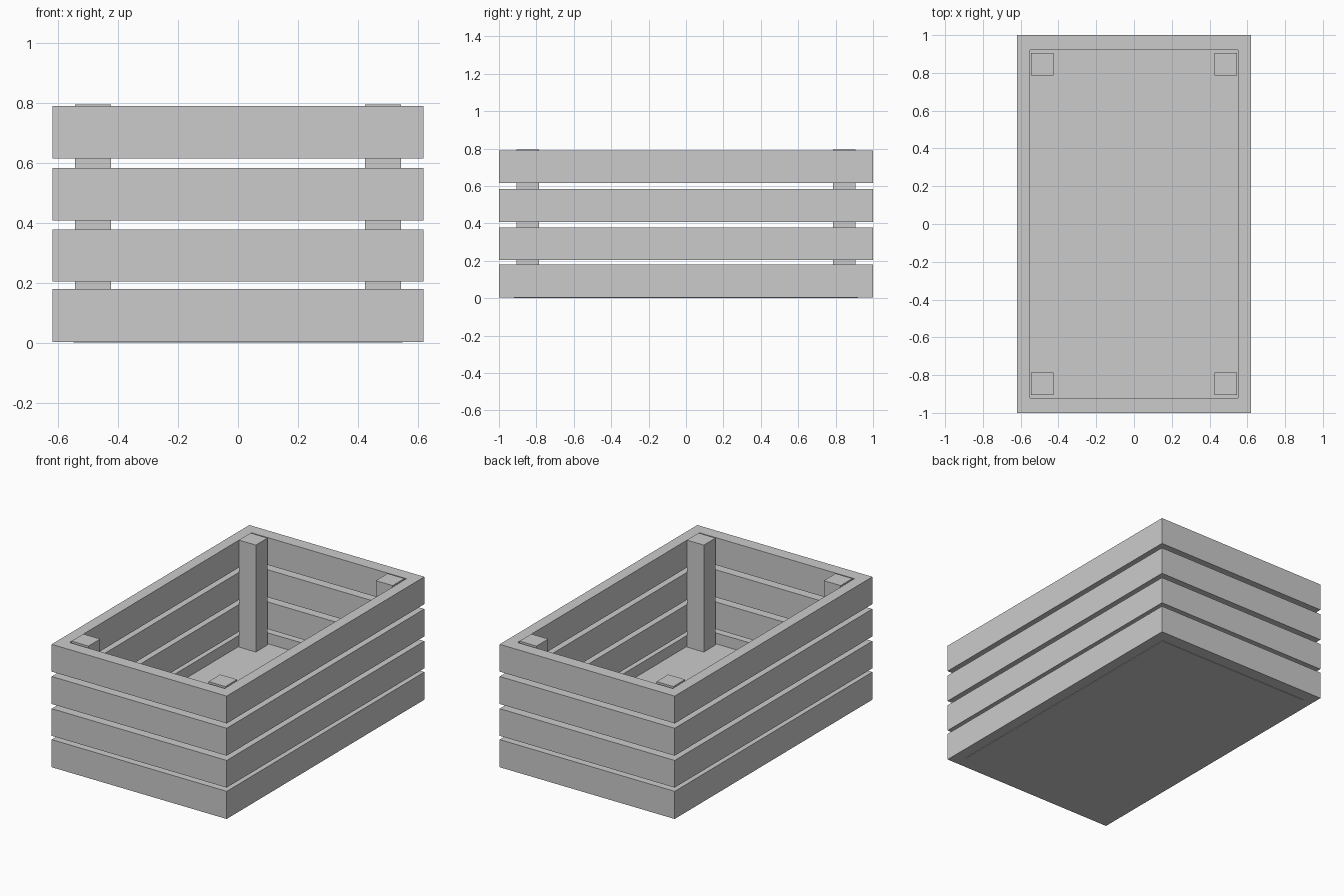
import bpy, bmesh

if "Cube" in bpy.data.objects:
    bpy.data.objects.remove(bpy.data.objects["Cube"])

OUT_X, OUT_Y = 0.62, 1.0      # outer half sizes
IN_X, IN_Y = 0.55, 0.92       # inner half sizes


def finish(name, bm):
    bmesh.ops.recalc_face_normals(bm, faces=bm.faces)
    mesh = bpy.data.meshes.new(name)
    bm.to_mesh(mesh)
    bm.free()
    obj = bpy.data.objects.new(name, mesh)
    bpy.context.collection.objects.link(obj)
    return obj


def box(name, x0, x1, y0, y1, z0, z1):
    bm = bmesh.new()
    bmesh.ops.create_cube(bm, size=1)
    for v in bm.verts:
        v.co.x = x1 if v.co.x > 0 else x0
        v.co.y = y1 if v.co.y > 0 else y0
        v.co.z = z1 if v.co.z > 0 else z0
    return finish(name, bm)


def slat_ring(name, z0, z1):
    # Rectangular frame: four loops of corners bridged around the section
    bm = bmesh.new()
    corners = [(-1, -1), (1, -1), (1, 1), (-1, 1)]
    section = [(OUT_X, OUT_Y, z0), (OUT_X, OUT_Y, z1),
               (IN_X, IN_Y, z1), (IN_X, IN_Y, z0)]
    loops = [[bm.verts.new((sx * x, sy * y, z)) for x, y, z in section]
             for sx, sy in corners]
    for i in range(4):
        a, b = loops[i], loops[(i + 1) % 4]
        for j in range(4):
            k = (j + 1) % 4
            bm.faces.new((a[j], b[j], b[k], a[k]))
    return finish(name, bm)


# Four stacked slat rings forming the walls
for i, (z0, z1) in enumerate([(0.003, 0.18), (0.204, 0.378),
                              (0.408, 0.584), (0.615, 0.79)]):
    slat_ring(f"slat_ring_{i + 1}", z0, z1)

# Floor panel inside the lowest ring
box("floor_panel", -IN_X, IN_X, -IN_Y, IN_Y, 0.0, 0.11)

# Corner posts
for side, sx in (("left", -1), ("right", 1)):
    for end, sy in (("front", -1), ("back", 1)):
        xs = sorted((sx * 0.425, sx * 0.545))
        ys = sorted((sy * 0.787, sy * 0.906))
        box(f"{end}_{side}_post", *xs, *ys, 0.05, 0.795)
